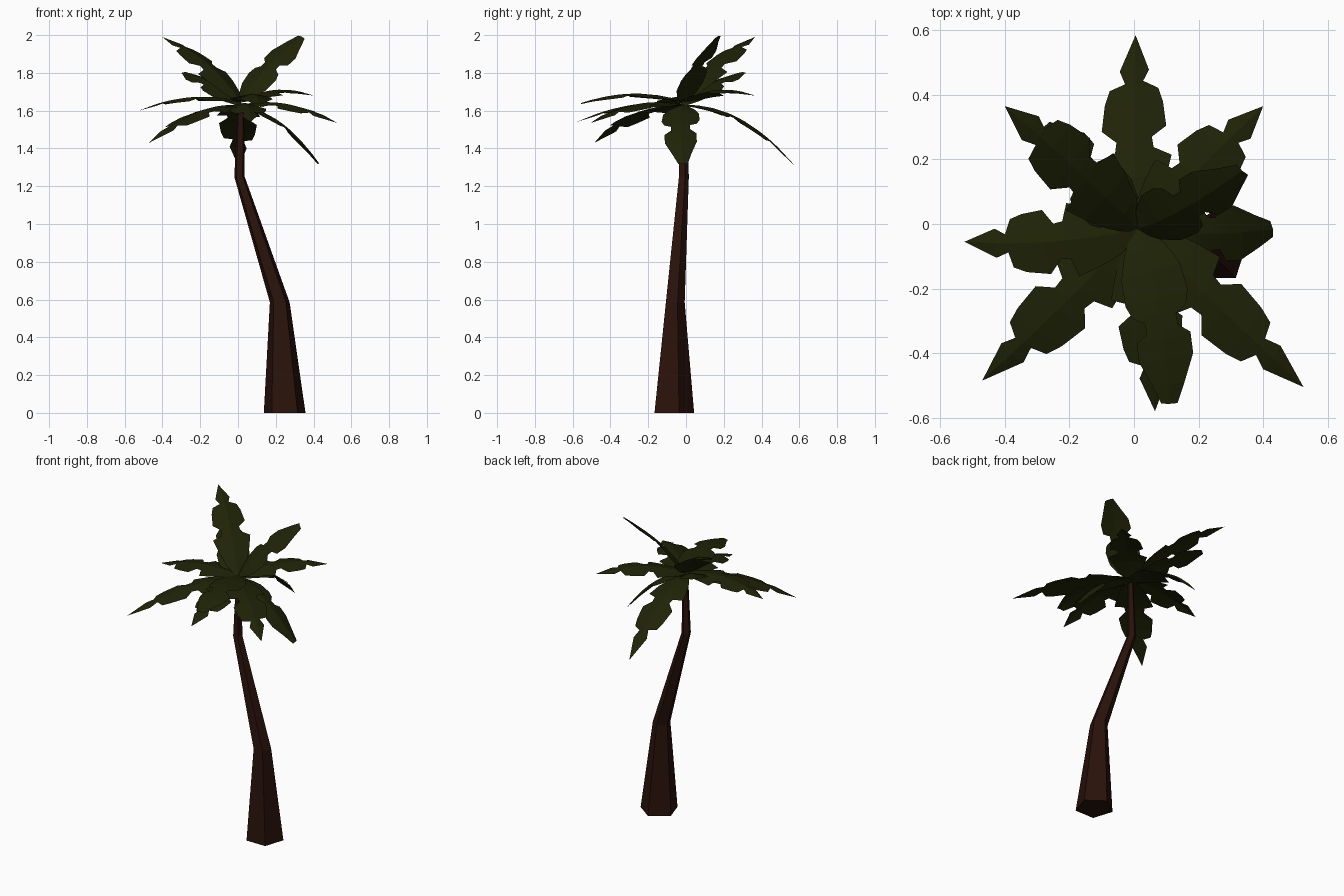
import bpy, math
from mathutils import Vector

if "Cube" in bpy.data.objects:
    bpy.data.objects.remove(bpy.data.objects["Cube"])


def material(name, color):
    m = bpy.data.materials.new(name)
    m.diffuse_color = color
    m.use_nodes = True
    m.node_tree.nodes["Principled BSDF"].inputs["Base Color"].default_value = m.diffuse_color
    return m


BARK = material("bark", (0.022, 0.006, 0.003, 1))
LEAF = material("leaf_green", (0.014, 0.017, 0.002, 1))


def make(name, verts, faces, mat):
    me = bpy.data.meshes.new(name)
    me.from_pydata(verts, [], faces)
    me.validate()
    me.materials.append(mat)
    ob = bpy.data.objects.new(name, me)
    bpy.context.collection.objects.link(ob)
    return ob


# Trunk: bent, tapering five-sided tube (x, y, z, radius)
rings = [(0.247, -0.073, 0, 0.116), (0.221, -0.062, 0.585, 0.055),
         (0.008, -0.014, 1.25, 0.029), (0.015, -0.014, 1.61, 0.018)]
N = 5
verts = []
for x, y, z, r in rings:
    for i in range(N):
        a = math.radians(90 + 360 * i / N)
        verts.append((x + r * math.cos(a), y + r * math.sin(a), z))
faces = [tuple(reversed(range(N))), tuple(range(3 * N, 4 * N))]
for k in range(len(rings) - 1):
    for i in range(N):
        j = (i + 1) % N
        faces.append((k * N + i, k * N + j, k * N + N + j, k * N + N + i))
make("trunk", verts, faces, BARK)

# Frond outlines: (position along rib, half width), with ragged notches
POINTED = [(0, .02), (.12, .065), (.26, .095), (.385, .115), (.42, .06), (.475, .055),
           (.54, .10), (.67, .09), (.74, .075), (.765, .028), (.83, .045), (1, 0)]
BLUNT = [(0, .02), (.12, .065), (.26, .095), (.42, .10), (.50, .085), (.54, .05),
         (.60, .05), (.65, .085), (.76, .085), (.90, .05), (1, .025)]
FOLD = 0.2


def frond(name, mid, tip, outline, roll=0, base_z=1.63):
    base, mid, tip = Vector((0.012, -0.015, base_z)), Vector(mid), Vector(tip)
    ctrl = 2 * mid - (base + tip) / 2
    c, s = math.cos(math.radians(roll)), math.sin(math.radians(roll))

    def frame(t):
        p = base * (1 - t) ** 2 + ctrl * 2 * t * (1 - t) + tip * t * t
        d = ((ctrl - base) * (1 - t) + (tip - ctrl) * t).normalized()
        side = d.cross(Vector((0, 0, 1))).normalized()
        n = side.cross(d)
        return p, side * c - n * s, n * c + side * s

    verts, faces = [], []
    for t, w in outline:
        # the left edge is shifted a little so the notches do not line up
        t2 = t - 0.03 * math.sin(math.pi * t)
        for u, k in ((t2, -w), (t, 0), (t, w)):
            p, side, n = frame(u)
            verts.append(p + side * k - n * abs(k) * FOLD)
    for i in range(len(outline) - 1):
        a, b = 3 * i, 3 * i + 3
        if outline[i + 1][1] == 0:
            faces += [(a, a + 1, b + 1), (a + 1, a + 2, b + 1)]
        else:
            faces += [(a, a + 1, b + 1, b), (a + 1, a + 2, b + 2, b + 1)]
    make(name, verts, faces, LEAF)


# Crown of fronds
frond("frond_back", (0, .29, 1.555), (.005, .585, 1.30), POINTED)
frond("frond_back_right", (.20, .17, 1.71), (.40, .365, 1.68), POINTED, base_z=1.65)
frond("frond_back_left_high", (-.18, .17, 1.865), (-.40, .365, 1.99), POINTED, base_z=1.65)
frond("frond_back_left_low", (-.14, .14, 1.745), (-.28, .30, 1.805), BLUNT)
frond("frond_left", (-.26, -.055, 1.67), (-.525, -.055, 1.60), POINTED, base_z=1.65)
frond("frond_front_left", (-.22, -.25, 1.59), (-.47, -.485, 1.43), POINTED)
frond("frond_front_low", (.05, -.29, 1.63), (.065, -.58, 1.54), POINTED)
frond("frond_front_high", (.08, -.28, 1.69), (.11, -.557, 1.64), BLUNT, base_z=1.65)
frond("frond_front_right", (.26, -.255, 1.635), (.525, -.505, 1.535), POINTED)
frond("frond_right", (.23, -.03, 1.535), (.43, -.015, 1.32), BLUNT)
frond("frond_upright", (.15, .045, 1.825), (.335, .165, 1.993), BLUNT, roll=22, base_z=1.65)
